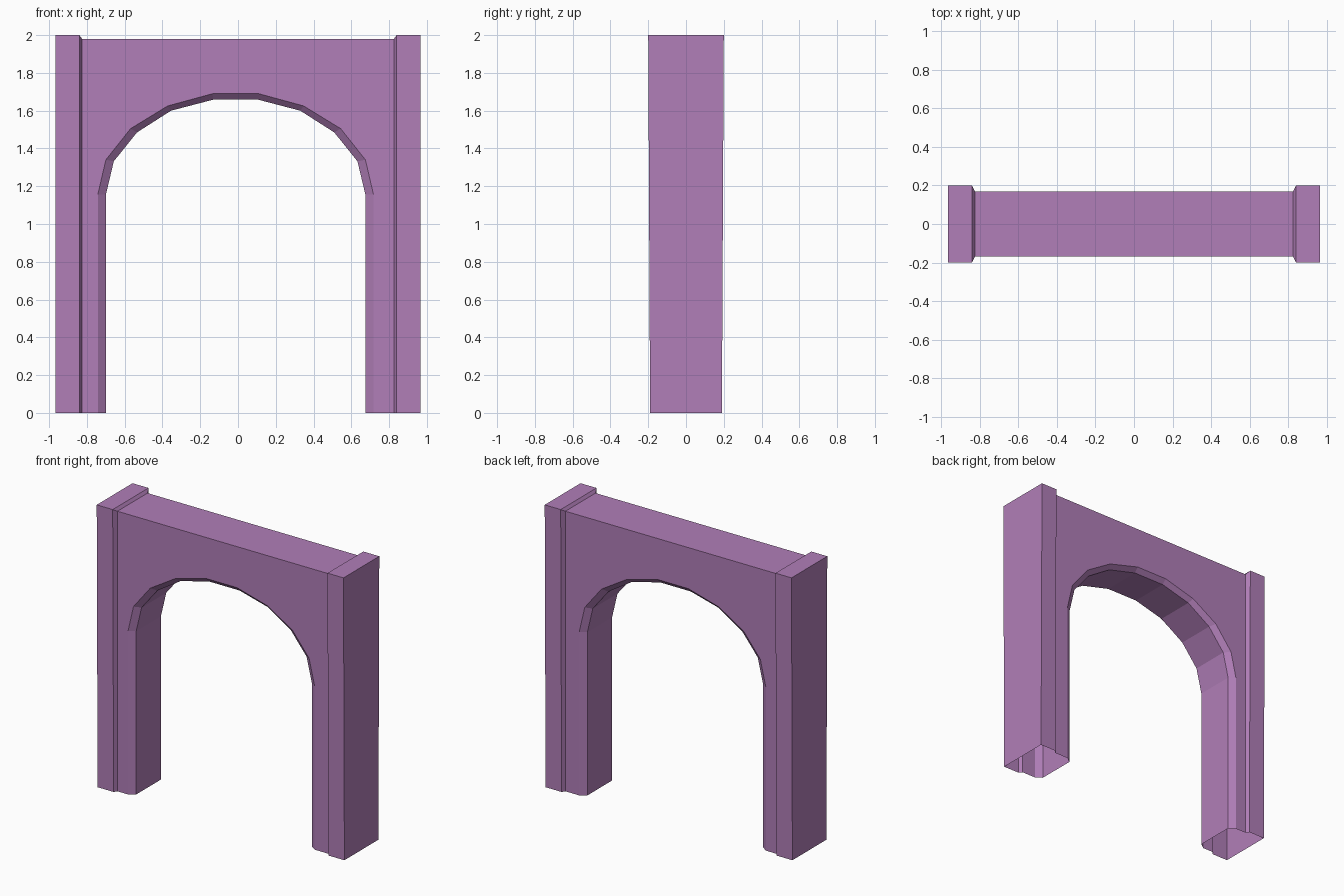
import bpy, bmesh

if "Cube" in bpy.data.objects:
    bpy.data.objects.remove(bpy.data.objects["Cube"])

mat = bpy.data.materials.new("mauve")
mat.diffuse_color = (0.44, 0.21, 0.48, 1)
mat.use_nodes = True
mat.node_tree.nodes["Principled BSDF"].inputs["Base Color"].default_value = mat.diffuse_color


def finish(name, bm):
    bmesh.ops.remove_doubles(bm, verts=bm.verts, dist=1e-5)
    bmesh.ops.recalc_face_normals(bm, faces=bm.faces)
    me = bpy.data.meshes.new(name)
    bm.to_mesh(me)
    bm.free()
    me.materials.append(mat)
    ob = bpy.data.objects.new(name, me)
    bpy.context.collection.objects.link(ob)
    return ob


def face(bm, pts):
    bm.faces.new([bm.verts.new(p) for p in pts])


def arch_line(half, cx=-0.0125):
    # full opening outline from the half profile, left foot to right foot
    return [(cx - x, z) for x, z in half] + [(cx + x, z) for x, z in reversed(half)]


# Wall with chamfered arch opening, open underneath
outer = arch_line([(.73, 0), (.73, 1.155), (.687, 1.34), (.556, 1.505), (.36, 1.625), (.122, 1.69)])
inner = arch_line([(.687, 0), (.687, 1.155), (.645, 1.332), (.522, 1.485), (.342, 1.60), (.12, 1.658)])
E, TOP, W, I = .825, 1.98, .168, .138   # wall end, wall top, half depth, half soffit depth

bm = bmesh.new()
for y in (-W, W):
    outline = outer + [(E, 0), (E, TOP), (-E, TOP), (-E, 0)]
    face(bm, [(x, y, z) for x, z in outline])
rings = [(outer, -W), (inner, -I), (inner, I), (outer, W)]
for (a, ya), (b, yb) in zip(rings, rings[1:]):
    for i in range(len(a) - 1):
        face(bm, [(a[i][0], ya, a[i][1]), (a[i + 1][0], ya, a[i + 1][1]),
                  (b[i + 1][0], yb, b[i + 1][1]), (b[i][0], yb, b[i][1])])
face(bm, [(-E, -W, TOP), (E, -W, TOP), (E, W, TOP), (-E, W, TOP)])
finish("arch_wall", bm)

# End pilasters: bevelled inner edge, slight taper in depth, open underneath
for name, s in (("left_pilaster", -1), ("right_pilaster", 1)):
    bm = bmesh.new()
    low = [(E, -W), (.84, -.19), (.965, -.19), (.965, .19), (.84, .19), (E, W)]
    high = [(E, -W, TOP), (.84, -.2, 2), (.965, -.2, 2), (.965, .2, 2), (.84, .2, 2), (E, W, TOP)]
    low = [(s * x, y, 0) for x, y in low]
    high = [(s * x, y, z) for x, y, z in high]
    for i in range(5):
        face(bm, [low[i], low[i + 1], high[i + 1], high[i]])
    face(bm, high[1:5])
    face(bm, [high[0], high[1], high[4], high[5]])
    finish(name, bm)
